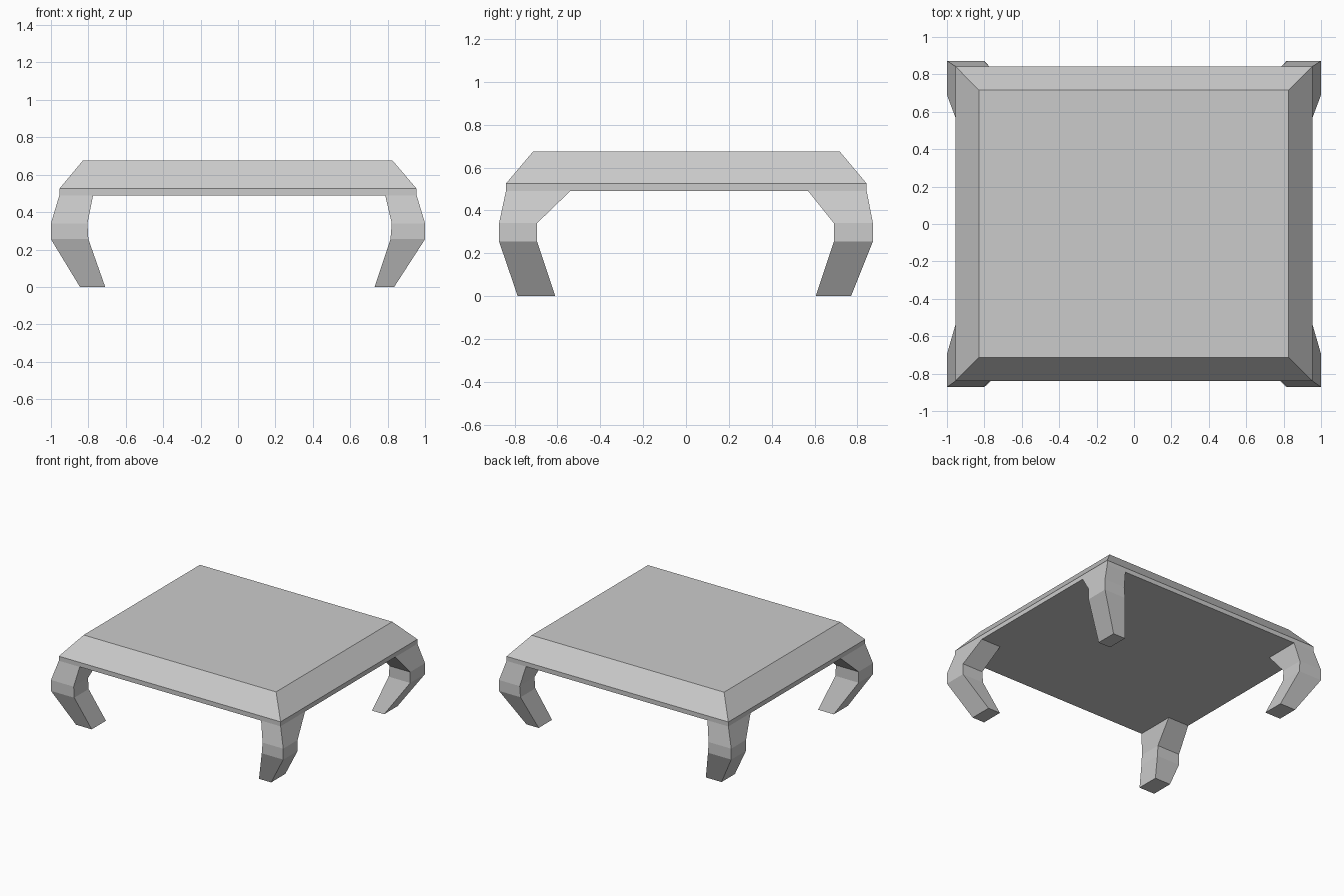
import bpy, bmesh

if "Cube" in bpy.data.objects:
    bpy.data.objects.remove(bpy.data.objects["Cube"])


def loft(name, rings):
    """Closed solid through rectangular rings (x0, x1, y0, y1, z), bottom to top."""
    bm = bmesh.new()
    loops = [[bm.verts.new(p) for p in ((a, c, z), (b, c, z), (b, d, z), (a, d, z))]
             for a, b, c, d, z in rings]
    bm.faces.new(loops[0][::-1])
    bm.faces.new(loops[-1])
    for lo, hi in zip(loops, loops[1:]):
        for i in range(4):
            j = (i + 1) % 4
            bm.faces.new((lo[i], lo[j], hi[j], hi[i]))
    bmesh.ops.recalc_face_normals(bm, faces=bm.faces)
    mesh = bpy.data.meshes.new(name)
    bm.to_mesh(mesh)
    bm.free()
    obj = bpy.data.objects.new(name, mesh)
    bpy.context.collection.objects.link(obj)
    return obj


# Tabletop: thin vertical rim, then a wide bevel up to the flat top
loft("tabletop", [
    (-0.955, 0.955, -0.84, 0.843, 0.49),
    (-0.955, 0.955, -0.84, 0.843, 0.525),
    (-0.83, 0.827, -0.713, 0.717, 0.675),
])

# Bowed legs: (outer, inner) positions at each height, foot to tabletop
heights = (0.0, 0.255, 0.34, 0.49)
side_x = {
    "left": ((-0.845, -0.71), (-1.0, -0.80), (-1.0, -0.805), (-0.955, -0.775)),
    "right": ((0.835, 0.73), (1.0, 0.815), (1.0, 0.822), (0.955, 0.787)),
}
end_y = {
    "front": ((-0.785, -0.61), (-0.872, -0.695), (-0.872, -0.695), (-0.84, -0.54)),
    "back": ((0.77, 0.605), (0.872, 0.69), (0.872, 0.69), (0.843, 0.57)),
}
for end, ys in end_y.items():
    for side, xs in side_x.items():
        loft(f"{end}_{side}_leg",
             [(*sorted(x), *sorted(y), z) for x, y, z in zip(xs, ys, heights)])
